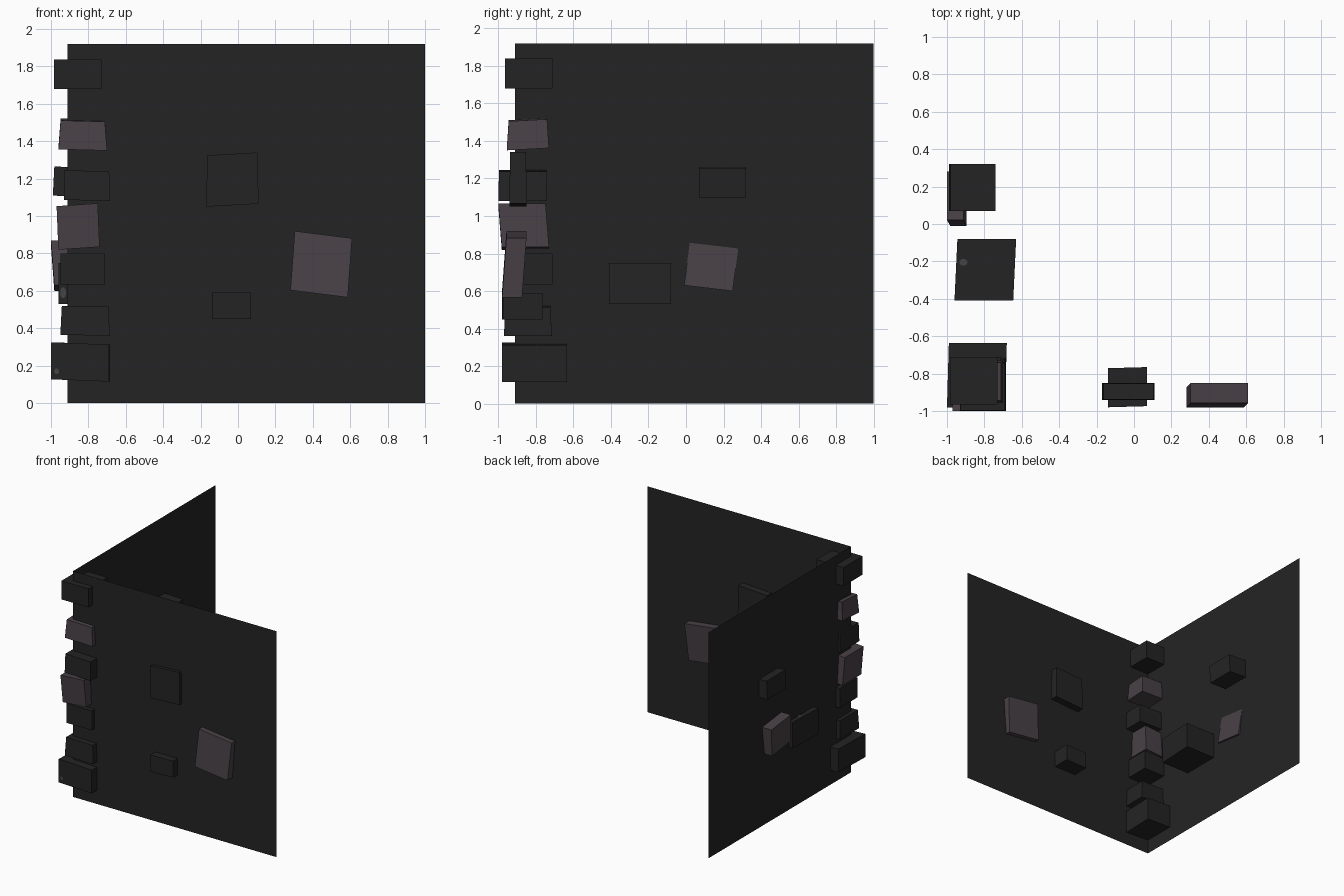
import bpy
import math
from mathutils import Vector

if "Cube" in bpy.data.objects:
    bpy.data.objects.remove(bpy.data.objects["Cube"])


def material(name, rgb):
    m = bpy.data.materials.new(name)
    m.diffuse_color = (*rgb, 1)
    m.use_nodes = True
    m.node_tree.nodes["Principled BSDF"].inputs["Base Color"].default_value = m.diffuse_color
    return m


DARK = material("charcoal stone", (0.0175, 0.0175, 0.0175))
PURPLE = material("mauve stone", (0.066, 0.052, 0.062))
SPOT = material("grey fleck", (0.06, 0.06, 0.06))


def add(name, verts, faces, mat):
    me = bpy.data.meshes.new(name)
    me.from_pydata([tuple(v) for v in verts], [], faces)
    me.materials.append(mat)
    ob = bpy.data.objects.new(name, me)
    bpy.context.collection.objects.link(ob)
    return ob


def stone(name, x, y, z, mat=DARK, taper=0, **shear):
    """Sheared block fitted to the given x, y, z ranges.
    shear 'zx' = rise of z along x, and so on; taper narrows the top."""
    pts = []
    for k in (-1, 1):
        for j in (-1, 1):
            for i in (-1, 1):
                t = 1 - taper * (k + 1) / 2
                p = Vector((i * t * (x[1] - x[0]), j * t * (y[1] - y[0]), k * (z[1] - z[0]))) / 2
                q = p.copy()
                for key, s in shear.items():
                    q["xyz".index(key[0])] += s * p["xyz".index(key[1])]
                pts.append(q)
    for a, rng in enumerate((x, y, z)):
        lo, hi = min(p[a] for p in pts), max(p[a] for p in pts)
        for p in pts:
            p[a] = rng[0] + (p[a] - lo) / (hi - lo) * (rng[1] - rng[0])
    faces = [(0, 2, 3, 1), (4, 5, 7, 6), (0, 1, 5, 4), (2, 6, 7, 3), (0, 4, 6, 2), (1, 3, 7, 5)]
    return add(name, pts, faces, mat)


# Two thin walls meeting at the front left corner
C, H = -0.912, 1.92
add("front_wall", [(C, C, 0), (1, C, 0), (1, C, H), (C, C, H)], [(0, 1, 2, 3)], DARK)
add("left_wall", [(C, 1, 0), (C, C, 0), (C, C, H), (C, 1, H)], [(0, 1, 2, 3)], DARK)

# Corner stones, bottom to top
corner = [
    ((-1.0, -0.68), (-0.98, -0.635), (0.115, 0.325), DARK, 0, dict(zx=-0.04, xy=0.03)),
    ((-0.95, -0.685), (-0.97, -0.715), (0.36, 0.52), DARK, 0.06, dict(zx=-0.02)),
    ((-0.95, -0.71), (-0.95, -0.71), (0.635, 0.80), DARK, 0, {}),
    ((-0.97, -0.74), (-1.0, -0.73), (0.82, 1.068), PURPLE, 0, dict(zx=0.07, xz=-0.04, yz=-0.08)),
    ((-0.93, -0.685), (-1.0, -0.74), (1.08, 1.245), DARK, 0.03, dict(zx=-0.03)),
    ((-0.96, -0.70), (-0.955, -0.73), (1.35, 1.522), PURPLE, 0.09, dict(zx=-0.03, zy=0.06)),
    ((-0.985, -0.73), (-0.965, -0.71), (1.68, 1.838), DARK, 0, {}),
]
for n, (x, y, z, mat, taper, sh) in enumerate(corner, 1):
    stone(f"corner_stone_{n}", x, y, z, mat, taper, **sh)

# Stones set in the front wall
stone("front_stone_tall", (-0.17, 0.11), (-0.94, -0.85), (1.05, 1.34), taper=0.04, zx=0.06)
stone("front_stone_small", (-0.14, 0.07), (-0.98, -0.765), (0.45, 0.59), yx=0.03)
stone("front_stone_mauve", (0.28, 0.61), (-0.98, -0.85), (0.565, 0.92), PURPLE,
      zx=-0.13, xz=0.07, yz=0.08)

# Stones set in the left wall
stone("left_stone_large", (-0.96, -0.63), (-0.41, -0.08), (0.53, 0.75), xy=0.05)
stone("left_stone_upper", (-0.99, -0.74), (0.07, 0.32), (1.10, 1.265), xz=0.05, zx=-0.04)
stone("left_stone_mauve", (-1.0, -0.895), (-0.01, 0.28), (0.60, 0.87), PURPLE,
      yz=0.13, zy=-0.12, xz=-0.08)


# Small grey flecks lying on stone faces
def fleck(name, centre, u, v, n=10):
    c, u, v = Vector(centre), Vector(u), Vector(v)
    ring = [c + u * math.cos(2 * math.pi * k / n) + v * math.sin(2 * math.pi * k / n) for k in range(n)]
    add(name, ring, [tuple(range(n))], SPOT)


fleck("fleck_low", (-0.97, -0.984, 0.17), (0.013, 0, 0), (0, 0, 0.016))
fleck("fleck_top", (-0.912, -0.205, 0.753), (0.022, 0, 0), (0, 0.018, 0))
fleck("fleck_side", (-0.935, -0.414, 0.59), (0.016, 0, 0), (0, 0, 0.03))
